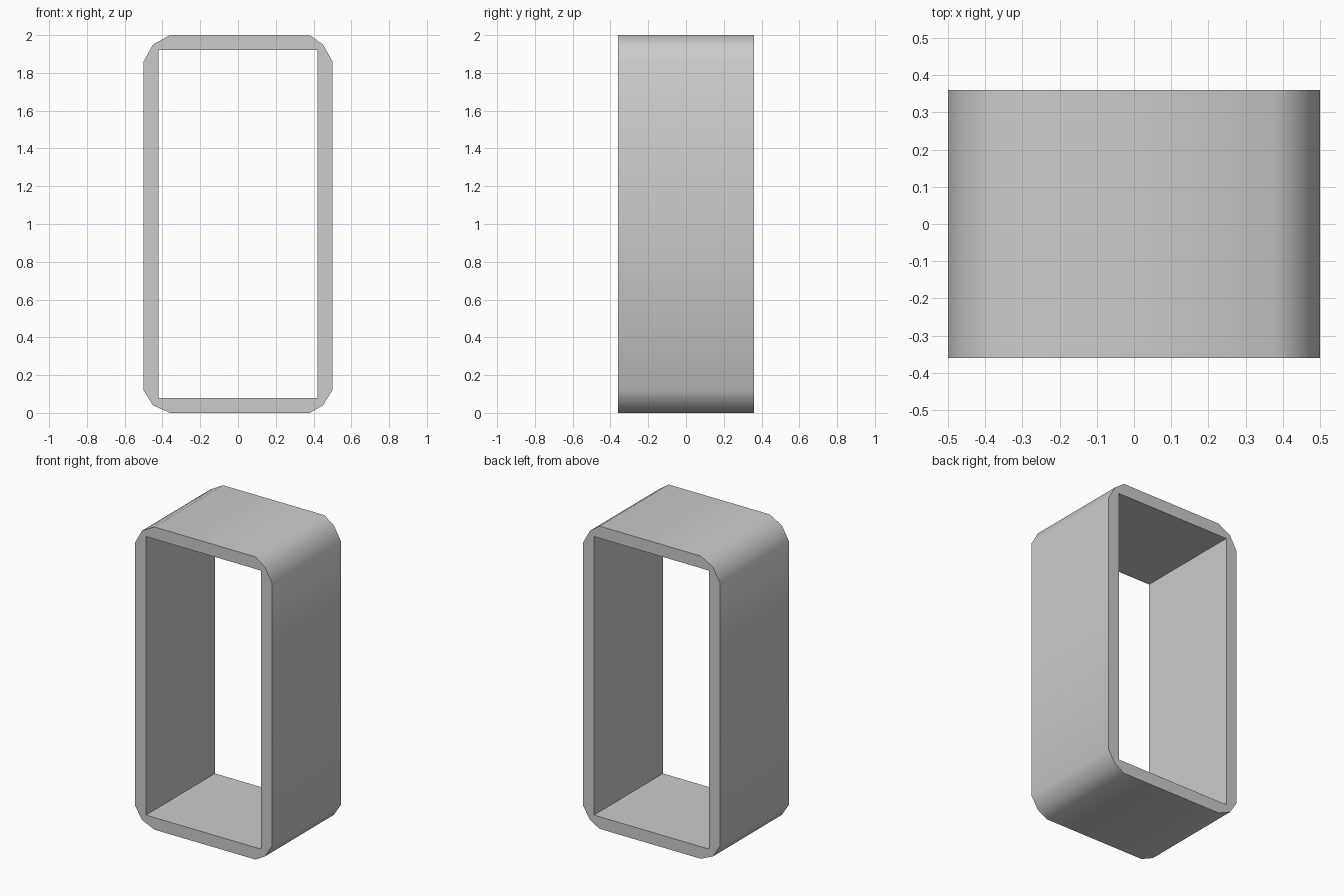
import bpy, bmesh, math

if "Cube" in bpy.data.objects:
    bpy.data.objects.remove(bpy.data.objects["Cube"])

HALF_DEPTH = 0.36

# Chamfered outer corners, counter-clockwise from bottom right, three points each
outer = [
    [(0.38, 0.0), (0.45, 0.04), (0.5, 0.12)],
    [(0.5, 1.86), (0.45, 1.95), (0.38, 2.0)],
    [(-0.36, 2.0), (-0.45, 1.95), (-0.5, 1.86)],
    [(-0.5, 0.12), (-0.45, 0.04), (-0.36, 0.0)],
]
# Square opening, one point per corner
inner = [(0.42, 0.08), (0.42, 1.92), (-0.42, 1.92), (-0.42, 0.08)]

bm = bmesh.new()


def rings(y):
    out = [[bm.verts.new((x, y, z)) for x, z in corner] for corner in outer]
    return out, [bm.verts.new((x, y, z)) for x, z in inner]


front, back = rings(-HALF_DEPTH), rings(HALF_DEPTH)

# Front and back rims
for out, inn in (front, back):
    for i in range(4):
        j = (i + 1) % 4
        bm.faces.new([inn[i], *out[i]])
        bm.faces.new([inn[i], out[i][2], out[j][0], inn[j]])


# Outer shell and inner lining
def wall(a, b):
    for i in range(len(a)):
        j = (i + 1) % len(a)
        bm.faces.new([a[i], a[j], b[j], b[i]])


wall(sum(front[0], []), sum(back[0], []))
wall(front[1], back[1])
bmesh.ops.recalc_face_normals(bm, faces=bm.faces[:])

mesh = bpy.data.meshes.new("rectangular_frame")
bm.to_mesh(mesh)
bm.free()
frame = bpy.data.objects.new("rectangular_frame", mesh)
bpy.context.collection.objects.link(frame)

# Smooth rounded corners, crisp rims
bpy.context.view_layer.objects.active = frame
frame.select_set(True)
bpy.ops.object.shade_smooth_by_angle(angle=math.radians(40))
